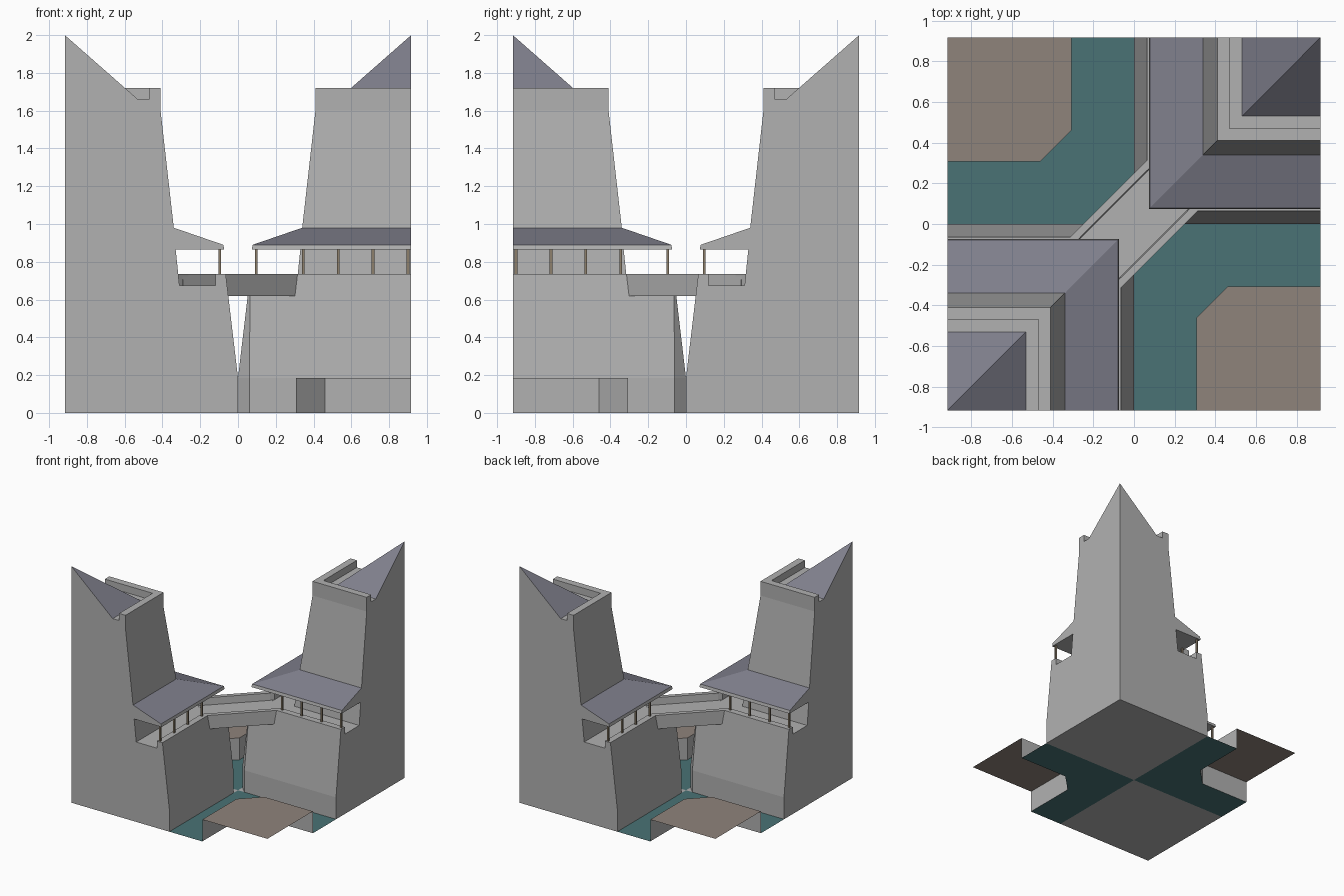
import bpy, bmesh, math
from mathutils import Matrix

if "Cube" in bpy.data.objects:
    bpy.data.objects.remove(bpy.data.objects["Cube"])

H = 0.917   # half tile size


def material(name, rgb):
    m = bpy.data.materials.new(name)
    m.diffuse_color = (*rgb, 1)
    m.use_nodes = True
    m.node_tree.nodes["Principled BSDF"].inputs["Base Color"].default_value = m.diffuse_color
    return m


stone_mat = material("stone", (0.44, 0.44, 0.44))
roof_mat = material("roof_slate", (0.215, 0.215, 0.265))
water_mat = material("water", (0.067, 0.171, 0.178))
ground_mat = material("ground", (0.275, 0.227, 0.198))
wood_mat = material("post_wood", (0.27, 0.215, 0.15))


def finish(name, bm, mats, turn=0.0, recalc=True):
    bmesh.ops.remove_doubles(bm, verts=bm.verts, dist=1e-5)
    if recalc:
        bmesh.ops.recalc_face_normals(bm, faces=bm.faces)
    bm.transform(Matrix.Rotation(turn, 4, 'Z'))
    me = bpy.data.meshes.new(name)
    bm.to_mesh(me)
    bm.free()
    for m in mats:
        me.materials.append(m)
    ob = bpy.data.objects.new(name, me)
    bpy.context.collection.objects.link(ob)
    return ob


def face(bm, pts, mat=0):
    clean = [p for i, p in enumerate(pts) if p != pts[i - 1]]
    if len(clean) > 2:
        bm.faces.new([bm.verts.new(p) for p in clean]).material_index = mat


def diagonal_prism(name, profile, half):
    # cross-section (across, z) swept along the x = y diagonal
    bm = bmesh.new()
    a = [(-half, u, z) for u, z in profile]
    b = [(half, u, z) for u, z in profile]
    face(bm, a)
    face(bm, b)
    for i in range(len(a)):
        face(bm, [a[i - 1], a[i], b[i], b[i - 1]])
    return finish(name, bm, (stone_mat,), math.pi / 4)


# Tower profile: (inset from the tile centre line, height)
PROFILE = [(0, 0), (0, .185), (.065, .735), (.118, .735), (.118, .675),
           (.31, .675), (.33, .865), (.073, .865), (.078, .89), (.34, .98),
           (.41, 1.6), (.41, 1.72), (.47, 1.72), (.47, 1.66), (.53, 1.66), (H, 2.0)]
ROOF_ROWS = (8, 14)


def tower(name, turn):
    bm = bmesh.new()
    rows = []
    for o, z in PROFILE:
        c = max(o, .06)     # chamfered foot corner
        rows.append([(H, o, z), (c, o, z), (o, c, z), (o, H, z)])
    for i in range(len(rows) - 1):
        for k in range(3):
            lo, hi = rows[i], rows[i + 1]
            face(bm, [lo[k], lo[k + 1], hi[k + 1], hi[k]], 1 if i in ROOF_ROWS else 0)
    # flat outer sides and base
    face(bm, [r[0] for r in rows] + [(H, H, 0)])
    face(bm, [r[3] for r in rows] + [(H, H, 0)])
    face(bm, rows[0] + [(H, H, 0)])
    return finish(name, bm, (stone_mat, roof_mat), turn)


# Bridge with parapets that thin slightly towards the top
W, TOP, LOW, FLOOR = .177, .141, .136, .6755
diagonal_prism("bridge", [(-W, .62), (W, .62), (W, .735), (TOP, .735), (LOW, FLOOR),
                          (-LOW, FLOOR), (-TOP, .735), (-W, .735)], .275)

# Cutter that opens the gallery parapets where the bridge arrives
cutter = diagonal_prism("parapet_cutter",
                        [(-.14, FLOOR), (.14, FLOOR), (.14, .8), (-.14, .8)], .32)
cutter.hide_render = True
cutter.hide_viewport = True

for side, turn in (("back_right", 0), ("front_left", math.pi)):
    tw = tower(side + "_tower", turn)
    mod = tw.modifiers.new("bridge_opening", 'BOOLEAN')
    mod.operation = 'DIFFERENCE'
    mod.solver = 'EXACT'
    mod.object = cutter

    # Small paving triangle at the chamfered foot
    bm = bmesh.new()
    face(bm, [(0, 0, 0), (.06, 0, 0), (0, .06, 0)])
    finish(side + "_foot_paving", bm, (stone_mat,), turn, False)

    # Gallery posts on both faces of the tower
    bm = bmesh.new()
    for i in range(4):
        d = .345 + i * .185
        for x, y in ((d, .097), (.097, d)):
            bmesh.ops.create_cube(bm, size=1, matrix=Matrix.Translation((x, y, .8))
                                  @ Matrix.Diagonal((.014, .014, .13, 1)))
    finish(side + "_gallery_posts", bm, (wood_mat,), turn)

# Canal water and raised banks in the other two corners
EDGE = [(H, -.308), (.46, -.308), (.308, -.46), (.308, -H)]
for side, turn in (("front_right", 0), ("back_left", math.pi)):
    bm = bmesh.new()
    face(bm, [(x, y, 0) for x, y in [(0, -H), *EDGE[::-1], (H, 0), (0, 0)]])
    finish(side + "_water", bm, (water_mat,), turn, False)

    bm = bmesh.new()
    top = [(x, y, .185) for x, y in EDGE]
    face(bm, top + [(H, -H, .185)], 1)
    for (x0, y0), (x1, y1) in zip(EDGE, EDGE[1:]):
        face(bm, [(x1, y1, .185), (x0, y0, .185), (x0, y0, 0), (x1, y1, 0)])
    finish(side + "_bank", bm, (stone_mat, ground_mat), turn, False)
